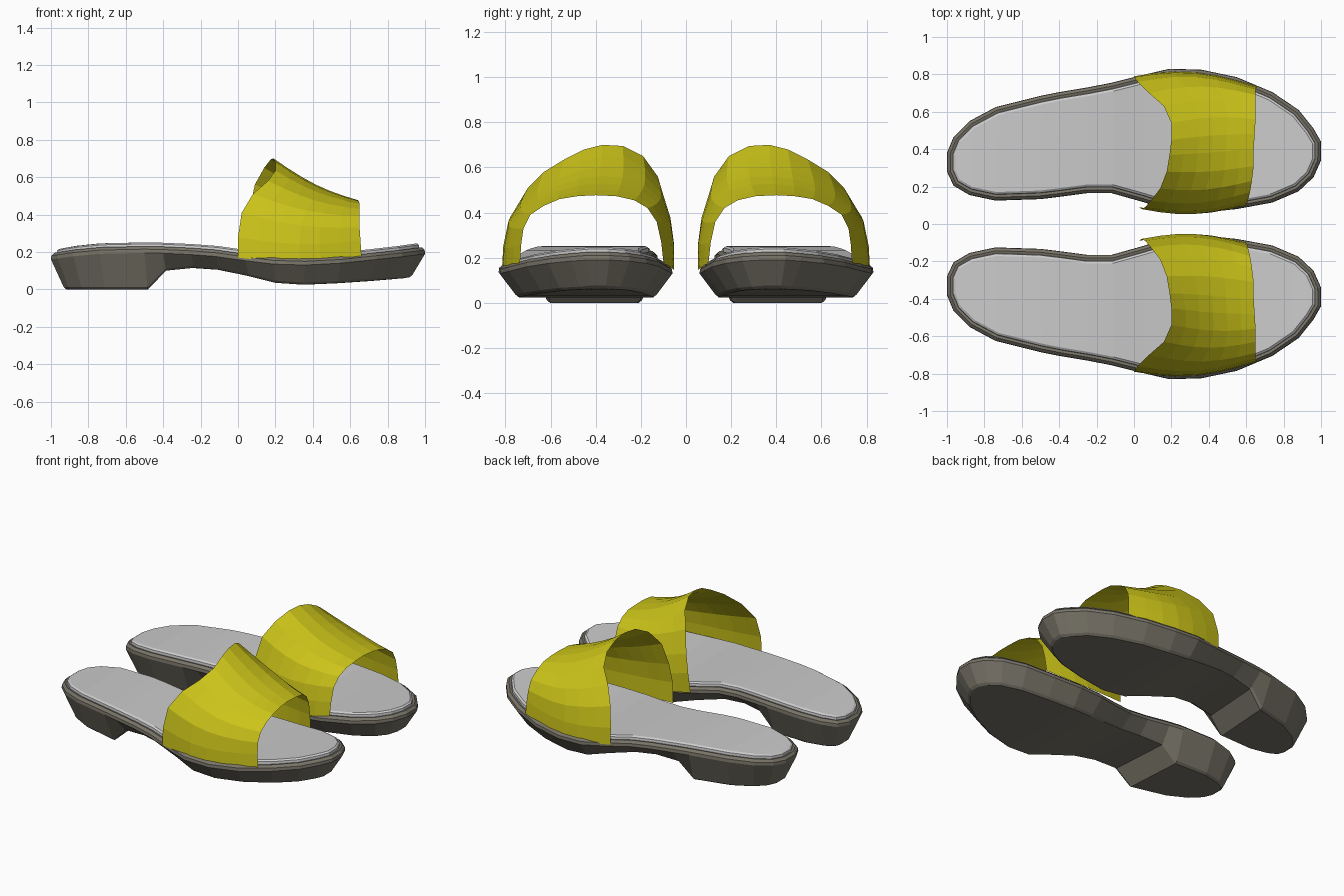
import bpy
import math
from mathutils import Vector

if "Cube" in bpy.data.objects:
    bpy.data.objects.remove(bpy.data.objects["Cube"])

# Sole stations from heel to toe: x, inner y, outer y, underside z, rim z
STATIONS = [
    (-1.0, .28, .38, 0, .19), (-.965, .205, .465, 0, .195), (-.88, .155, .55, 0, .207),
    (-.74, .125, .625, 0, .22), (-.5, .133, .685, 0, .225), (-.4, .145, .705, .10, .223),
    (-.25, .165, .73, .115, .216), (-.12, .165, .755, .105, .206), (.04, .12, .795, .07, .183),
    (.19, .075, .83, .035, .165), (.36, .06, .825, .025, .16), (.55, .08, .785, .033, .17),
    (.74, .115, .705, .045, .19), (.88, .175, .61, .055, .205), (.96, .25, .51, .06, .215),
    (1.0, .34, .44, .065, .22)]
# Strap edges, outer side over the foot to the inner side
BACK = [(0, .79, .17), (0, .785, .28), (.02, .76, .41), (.08, .70, .51), (.16, .63, .58),
        (.2, .54, .635), (.2, .45, .68), (.19, .37, .70), (.175, .28, .695), (.14, .19, .65),
        (.09, .125, .56), (.06, .09, .42), (.04, .08, .3), (.03, .09, .17)]
FRONT = [(.66, .735, .18), (.655, .73, .26), (.65, .72, .33), (.65, .69, .39), (.65, .63, .43),
         (.65, .56, .46), (.645, .48, .473), (.64, .4, .477), (.64, .31, .473), (.63, .23, .455),
         (.62, .17, .42), (.61, .13, .36), (.605, .11, .27), (.6, .1, .18)]
N = len(STATIONS)


def material(name, color):
    mat = bpy.data.materials.new(name)
    mat.diffuse_color = color
    mat.use_nodes = True
    mat.node_tree.nodes["Principled BSDF"].inputs["Base Color"].default_value = mat.diffuse_color
    return mat


def make_pair(name, verts, faces, mat=None):
    """Mesh for one shoe, mirrored across y = 0 for the other."""
    mesh = bpy.data.meshes.new(name)
    mesh.from_pydata(verts, [], faces)
    obj = bpy.data.objects.new(name, mesh)
    bpy.context.collection.objects.link(obj)
    if mat:
        mesh.materials.append(mat)
    mod = obj.modifiers.new("other_shoe", 'MIRROR')
    mod.use_axis = (False, True, False)
    mod.use_mirror_merge = False
    return obj


def ring(inset, base, dz):
    """Foot outline (counter-clockwise) moved inwards; base 3 = underside, 4 = rim."""
    pts = [(Vector((s[0], s[1])), s[base]) for s in STATIONS]
    pts += [(Vector((s[0], s[2])), s[base]) for s in reversed(STATIONS)]
    out = []
    for i, (p, z) in enumerate(pts):
        a = (p - pts[i - 1][0]).normalized()
        b = (pts[(i + 1) % len(pts)][0] - p).normalized()
        t = (a + b).normalized()
        q = p + Vector((-t.y, t.x)) * inset
        out.append((q.x, q.y, z + dz))
    return out


def stack(rings, cap_bottom, cap_top):
    """Join rings into walls, with caps made of strips across the foot."""
    n = 2 * N
    verts = [v for r in rings for v in r]
    faces = []
    for k in range(len(rings) - 1):
        for i in range(n):
            j = (i + 1) % n
            faces.append((k * n + i, k * n + j, (k + 1) * n + j, (k + 1) * n + i))
    top = (len(rings) - 1) * n
    for i in range(N - 1):
        strip = (i, i + 1, n - 2 - i, n - 1 - i)
        if cap_bottom:
            faces.append(strip[::-1])
        if cap_top:
            faces.append(tuple(top + v for v in strip))
    return verts, faces


# Sole with heel block, flared side wall and rolled rim
make_pair("sole", *stack([ring(.085, 3, 0), ring(.07, 3, .012), ring(0, 4, -.03),
                          ring(.002, 4, -.01), ring(.018, 4, .005), ring(.04, 4, 0)],
                         True, False),
          material("sole_taupe", (.19, .175, .14, 1)))

# Footbed sitting inside the rim
make_pair("insole", *stack([ring(.032, 4, 0), ring(.034, 4, .018), ring(.046, 4, .026)],
                           False, True))

# Wide strap: a sheet between the back and front edges, swelling over the foot
COLS = 6
strap_verts, strap_faces = [], []
for c in range(COLS + 1):
    t = c / COLS
    swell = math.sin(math.pi * t)
    for b, f in zip(BACK, FRONT):
        p = Vector(b).lerp(Vector(f), t)
        p.y += .05 * swell * (p.y - .40) / .37
        p.z -= .028 * swell
        strap_verts.append(p)
rows = len(BACK)
for c in range(COLS):
    for r in range(rows - 1):
        a = c * rows + r
        strap_faces.append((a, a + rows, a + rows + 1, a + 1))
make_pair("strap", strap_verts, strap_faces, material("strap_yellow", (.60, .55, .01, 1)))
